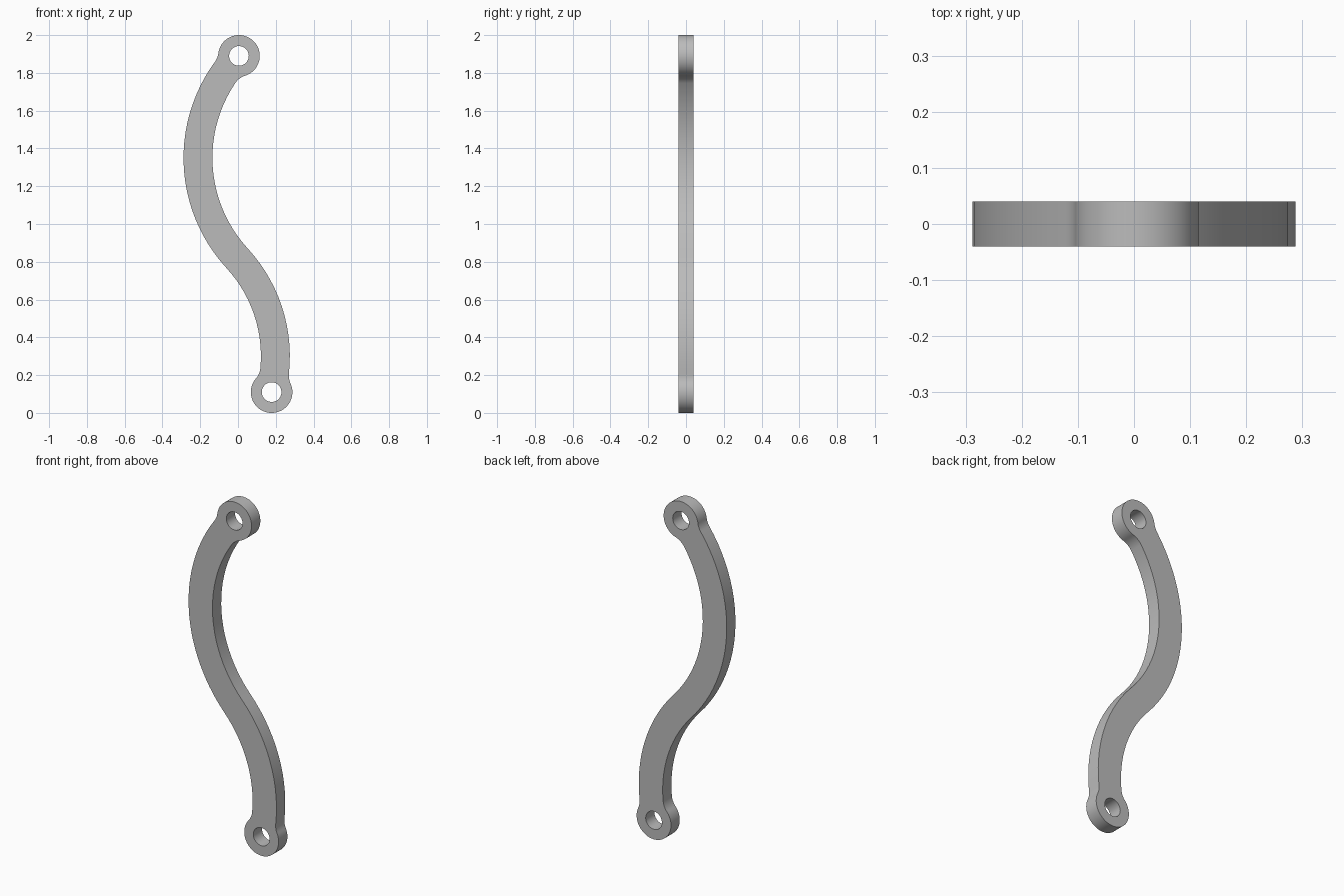
import bpy, bmesh
from math import atan2, cos, sin, pi, ceil
from mathutils import Vector, Matrix

if "Cube" in bpy.data.objects:
    bpy.data.objects.remove(bpy.data.objects["Cube"])

HALF_WIDTH, HALF_DEPTH = 0.0765, 0.04
EYE_R, HOLE_R, FILLET = 0.11, 0.052, 0.1
top_eye, low_eye = Vector((0.005, 1.89)), Vector((0.178, 0.11))

# Two tangent arcs form the S-shaped centre line
up_c, low_c = Vector((0.573, 1.35)), Vector((-0.567, 0.30))
up_r = 0.785
low_r = (up_c - low_c).length - up_r


def meet(a, ra, b, rb, side):
    """Crossing of two circles; side +1 picks the higher one, -1 the lower."""
    d = b - a
    along = (ra * ra - rb * rb + d.length_squared) / (2 * d.length)
    off = (ra * ra - along * along) ** 0.5
    n = d.normalized()
    mid, perp = a + n * along, Vector((-n.y, n.x)) * off
    return max(mid + perp, mid - perp, key=lambda p: side * p.y)


def fillet(eye, arc_c, arc_r, side):
    return meet(eye, EYE_R + FILLET, arc_c, arc_r + FILLET, side), -FILLET


def touch(a, b):
    """Tangent point of two circles with signed radii (negative = clockwise)."""
    return (b[0] * a[1] - a[0] * b[1]) / (a[1] - b[1])


def arc_points(c, r, p, q):
    a0, a1 = (atan2(*(v - c).yx) for v in (p, q))
    sweep = (a1 - a0) % (2 * pi)
    if r < 0:
        sweep -= 2 * pi
    n = max(6, ceil(abs(sweep) * 16))
    return [c + abs(r) * Vector((cos(a0 + sweep * i / n), sin(a0 + sweep * i / n)))
            for i in range(n)]


# Outline as a counter-clockwise chain of tangent circles
chain = [
    (low_eye, EYE_R),
    fillet(low_eye, low_c, low_r + HALF_WIDTH, 1),
    (low_c, low_r + HALF_WIDTH),
    (up_c, HALF_WIDTH - up_r),
    (meet(top_eye, EYE_R + FILLET, up_c, up_r - HALF_WIDTH - FILLET, -1), -FILLET),
    (top_eye, EYE_R),
    fillet(top_eye, up_c, up_r + HALF_WIDTH, -1),
    (up_c, up_r + HALF_WIDTH),
    (low_c, HALF_WIDTH - low_r),
    (meet(low_eye, EYE_R + FILLET, low_c, low_r - HALF_WIDTH - FILLET, 1), -FILLET),
]
outline = []
for i, (c, r) in enumerate(chain):
    start = touch(chain[i - 1], chain[i])
    end = touch(chain[i], chain[(i + 1) % len(chain)])
    outline += arc_points(c, r, start, end)


def circle(c, r, n=40):
    return [c + r * Vector((cos(2 * pi * i / n), sin(2 * pi * i / n))) for i in range(n)]


# Fill the plate around its two holes and give it thickness
bm = bmesh.new()
for loop in (outline, circle(top_eye, HOLE_R), circle(low_eye, HOLE_R)):
    verts = [bm.verts.new((p.x, -HALF_DEPTH, p.y)) for p in loop]
    for i, v in enumerate(verts):
        bm.edges.new((verts[i - 1], v))
bmesh.ops.triangle_fill(bm, use_beauty=True, edges=bm.edges[:])
cap = bmesh.ops.extrude_face_region(bm, geom=bm.faces[:], use_keep_orig=True)
bmesh.ops.translate(bm, vec=(0, 2 * HALF_DEPTH, 0),
                    verts=[g for g in cap["geom"] if isinstance(g, bmesh.types.BMVert)])
bmesh.ops.recalc_face_normals(bm, faces=bm.faces[:])
mesh = bpy.data.meshes.new("curved_link_arm")
bm.to_mesh(mesh)
bm.free()
arm = bpy.data.objects.new("curved_link_arm", mesh)
bpy.context.collection.objects.link(arm)

# Plain grey material
grey = bpy.data.materials.new("plain_grey")
grey.use_nodes = True
colour = (0.5, 0.5, 0.5, 1)
grey.diffuse_color = colour
grey.node_tree.nodes["Principled BSDF"].inputs["Base Color"].default_value = colour
mesh.materials.append(grey)

bpy.ops.object.select_all(action="DESELECT")
arm.select_set(True)
bpy.context.view_layer.objects.active = arm
bpy.ops.object.shade_smooth_by_angle(angle=pi / 6)
